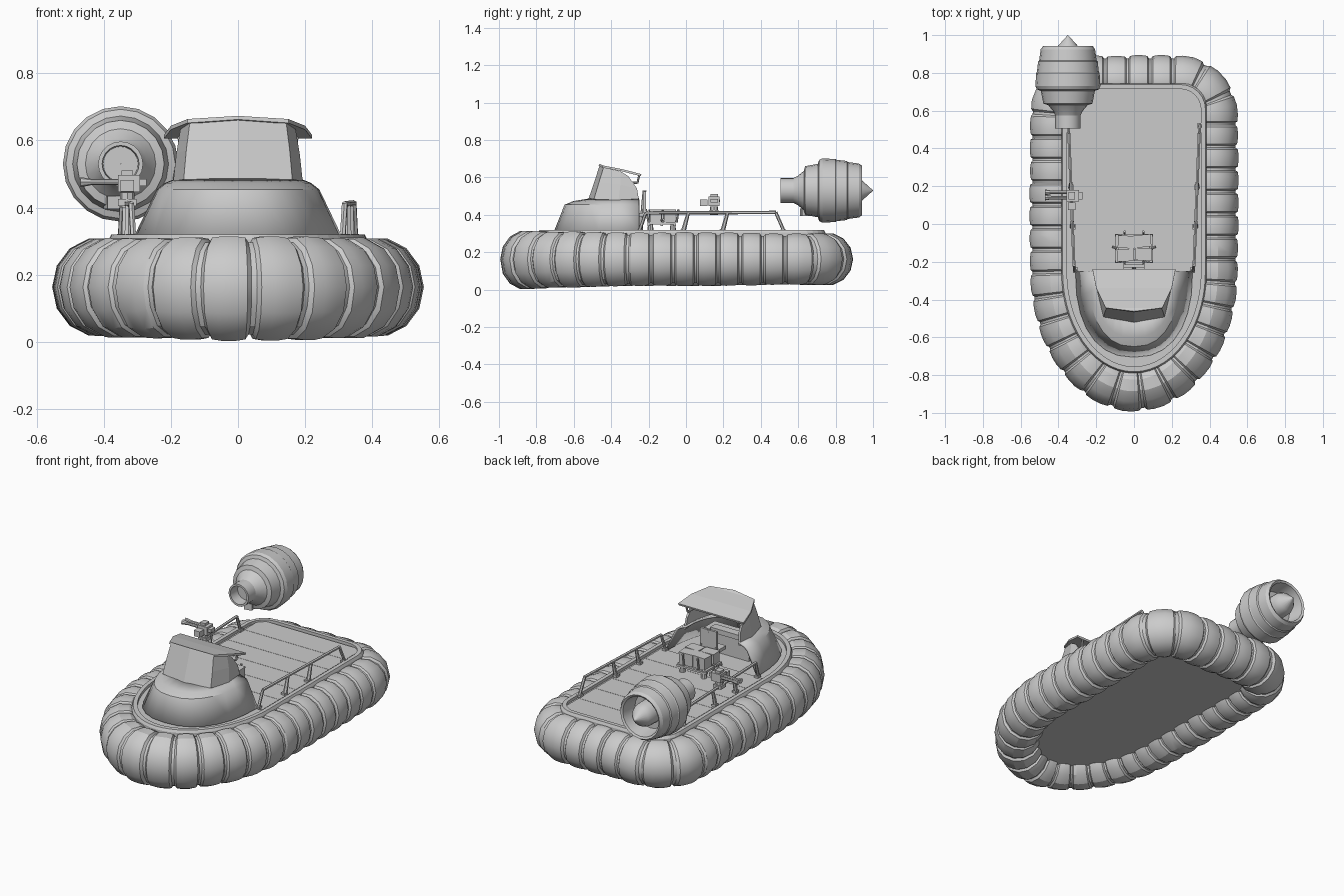
import bpy, bmesh, math, random
from mathutils import Vector, Matrix

if "Cube" in bpy.data.objects:
    bpy.data.objects.remove(bpy.data.objects["Cube"])
random.seed(4)

def finish(name, bm, smooth=None):
    bmesh.ops.recalc_face_normals(bm, faces=bm.faces)
    me = bpy.data.meshes.new(name)
    bm.to_mesh(me)
    bm.free()
    ob = bpy.data.objects.new(name, me)
    bpy.context.collection.objects.link(ob)
    if smooth:
        bpy.ops.object.select_all(action='DESELECT')
        ob.select_set(True)
        bpy.context.view_layer.objects.active = ob
        bpy.ops.object.shade_smooth_by_angle(angle=math.radians(smooth))
    return ob

def loft(name, loops, around=True, along=False, caps=False, smooth=None):
    bm = bmesh.new()
    rows = [[bm.verts.new(p) for p in lp] for lp in loops]
    n, m = len(rows), len(rows[0])
    for i in range(n if along else n - 1):
        a, b = rows[i], rows[(i + 1) % n]
        for j in range(m if around else m - 1):
            k = (j + 1) % m
            bm.faces.new((a[j], a[k], b[k], b[j]))
    if caps:
        bm.faces.new(rows[0])
        bm.faces.new(rows[-1])
    return finish(name, bm, smooth)

def thicken(ob, t):
    m = ob.modifiers.new("thickness", 'SOLIDIFY')
    m.thickness = t
    m.offset = 0

def add_box(bm, c, s, rot=0):
    M = Matrix.Translation(c) @ Matrix.Rotation(rot, 4, 'Z') @ Matrix.Diagonal((*s, 1))
    bmesh.ops.create_cube(bm, size=1, matrix=M)

def add_rod(bm, p, q, r, r2=None, sides=8):
    p, q = Vector(p), Vector(q)
    d = q - p
    M = Matrix.Translation((p + q) / 2) @ d.to_track_quat('Z', 'Y').to_matrix().to_4x4()
    bmesh.ops.create_cone(bm, cap_ends=True, segments=sides, radius1=r,
                          radius2=r if r2 is None else r2, depth=d.length, matrix=M)

def outline(w, yb, yf, r, y0=-0.25):
    # counter-clockwise plan: elliptical bow, rounded stern corners
    pts = [(w * math.cos(t), y0 + (y0 - yf) * math.sin(t))
           for t in [math.pi + math.pi * i / 28 for i in range(29)]]
    for cx, a0 in ((w - r, 0), (r - w, math.pi / 2)):
        pts += [(cx + r * math.cos(a0 + a), yb - r + r * math.sin(a0 + a))
                for a in [math.pi / 2 * i / 6 for i in range(7)]]
    return pts

def sampler(pts):
    P = [Vector(p) for p in pts + pts[:1]]
    L = [(b - a).length for a, b in zip(P, P[1:])]
    def at(f):
        s = (f % 1) * sum(L)
        for a, b, l in zip(P, P[1:], L):
            if s <= l:
                return a.lerp(b, s / l)
            s -= l
        return P[-1]
    return at

# inflated skirt: ribbed segments swept round the plan outline
at = sampler(outline(0.415, 0.755, -0.855, 0.18))
SEG = 36
rings = []
for i in range(SEG):
    j = random.uniform(-0.01, 0.03)
    for f, s in ((0, 0.91), (0.1, 0.91), (0.17, 0.98 + j), (0.4, 1.01 + j), (0.7, 1.01 + j), (0.93, 0.98 + j)):
        u = (i + f) / SEG
        p = at(u)
        t = (at(u + 0.006) - at(u - 0.006)).normalized()
        o = Vector((t.y, -t.x))
        bow = 0.008 * -p.y
        rings.append([(p.x + o.x * 0.134 * s * math.cos(a), p.y + o.y * 0.134 * s * math.cos(a),
                       0.163 + (0.143 + bow) * s * math.sin(a))
                      for a in [2 * math.pi * k / 14 for k in range(14)]])
low = min(p[2] for r in rings for p in r)
loft("skirt", [[(x, y, z - low * max(0, -y) ** 2 * (z < .1)) for x, y, z in r] for r in rings],
     along=True, smooth=27)

# hull slab with raised rim and sunken floor
big, small = outline(0.385, 0.745, -0.79, 0.13), outline(0.355, 0.715, -0.755, 0.11)
lev = lambda pts, z: [(x, y, z) for x, y in pts]
loft("hull", [lev(big, 0.09), lev(big, 0.305), lev(outline(0.378, 0.738, -0.782, 0.13), 0.32),
              lev(small, 0.32), lev(small, 0.302)], caps=True)

# deck planks
bm = bmesh.new()
for i in range(6):
    add_box(bm, (0, -0.17 + i * 0.159, 0.303), (0.68, 0.157, 0.012))
finish("deck_planks", bm)

# lower cabin shell, open at the back
def u_loop(w, yf, z):
    e = lambda v: math.copysign(abs(v) ** 0.85, v)
    return [(w * e(math.cos(t)), -0.25 + (0.25 + yf) * e(math.sin(t)), z)
            for t in [math.pi * i / 14 for i in range(15)]]
thicken(loft("cabin_base", [u_loop(0.305, -0.70, 0.31), u_loop(0.238, -0.645, 0.45),
                            u_loop(0.215, -0.60, 0.468), u_loop(0.175, -0.50, 0.484)],
             around=False, smooth=30), 0.012)

# faceted windscreen
def mirror(half):
    return half + [(-x, y, z) for x, y, z in reversed(half) if x > 0]
lo = mirror([(.185, -.25, .465), (.187, -.36, .478), (.158, -.488, .482), (0, -.515, .485)])
mid = mirror([(.177, -.262, .54), (.178, -.35, .56), (.15, -.462, .57), (0, -.485, .573)])
hi = mirror([(.17, -.31, .607), (.166, -.35, .632), (.14, -.437, .650), (0, -.457, .660)])
thicken(loft("windscreen", [lo, mid, hi], around=False), 0.012)

# roof
roof = mirror([(.22, -.24, .612), (.2, -.34, .638), (.15, -.445, .658), (0, -.465, .668)])
bm = bmesh.new()
top = [bm.verts.new(p) for p in roof]
for i in range(2):
    bm.faces.new((top[i], top[i + 1], top[5 - i], top[6 - i]))
bm.faces.new(top[2:5])
thicken(finish("roof", bm), 0.012)
bm = bmesh.new()
for s in (-1, 1):
    add_rod(bm, (s * .165, -.3, .575), (s * .17, -.26, .57), .006)
    add_rod(bm, (s * .17, -.26, .57), (s * .175, -.25, .612), .006)
finish("roof_brackets", bm)

# helm console and pilot seat
bm = bmesh.new()
add_box(bm, (0, -0.44, 0.37), (0.3, 0.1, 0.13))
add_box(bm, (0, -0.40, 0.44), (0.2, 0.05, 0.03))
finish("helm_console", bm)
bm = bmesh.new()
add_box(bm, (0, -0.222, 0.465), (0.11, 0.014, 0.12))
add_box(bm, (0, -0.26, 0.4), (0.11, 0.09, 0.02))
add_rod(bm, (0, -.25, .305), (0, -.25, .4), .02)
add_rod(bm, (0, -.235, .39), (0, -.222, .53), .01)
finish("pilot_seat", bm)

# cargo crates on a low rack with tie-down posts
bm = bmesh.new()
for x, y, r in ((-.045, -.165, .05), (.05, -.16, -.04), (-.04, -.095, -.05), (.045, -.09, .08)):
    add_box(bm, (x, y, .39), (.085, .062, .07), r)
    add_box(bm, (x, y, .425), (.09, .066, .008), r)
finish("cargo_crates", bm)
bm = bmesh.new()
for y in (-.2, -.13, -.06):
    add_box(bm, (0, y, .345), (.2, .014, .012))
for x in (-.09, .09):
    add_box(bm, (x, -.13, .355), (.014, .15, .012))
    for y in (-.19, -.07):
        add_rod(bm, (x * .8, y, .305), (x * .8, y, .36), .018, .012)
for x in (-.05, .05):
    add_rod(bm, (x, -.05, .36), (x, -.04, .43), .006)
    add_rod(bm, (x, -.2, .36), (x, -.215, .43), .006)
for x in (-.115, .115):
    add_rod(bm, (x * .8, -.13, .37), (x, -.12, .375), .007)
finish("cargo_rack", bm)

# side rails
for name, s in (("right_rail", 1), ("left_rail", -1)):
    bm = bmesh.new()
    P = [(s * .312, -.25, .31), (s * .318, -.215, .41), (s * .345, .48, .413), (s * .35, .525, .31)]
    for a, b in zip(P, P[1:]):
        add_rod(bm, a, b, .009, sides=6)
    for y in (0, .21):
        x = s * (.327 + .04 * y)
        add_rod(bm, (x, y + .012, .41), (x, y - .015, .31), .009, .013, sides=6)
    for y in (-.245, -.015, .195, .52):
        add_box(bm, (s * (.322 + .05 * y), y, .315), (.025, .03, .012))
    finish(name, bm)

# twin-barrel deck gun facing outboard
bm = bmesh.new()
add_rod(bm, (-.33, .15, .4), (-.33, .15, .445), .022)
add_box(bm, (-.33, .15, .415), (.055, .05, .02))
add_box(bm, (-.325, .15, .472), (.065, .06, .05))
add_box(bm, (-.33, .15, .503), (.035, .04, .016))
add_box(bm, (-.33, .095, .465), (.04, .04, .035))
for y in (.14, .168):
    add_rod(bm, (-.355, y, .476), (-.45, y, .476), .009)
    add_rod(bm, (-.44, y, .476), (-.47, y, .476), .010, .015)
add_box(bm, (-.283, .15, .475), (.02, .04, .02))
finish("deck_gun", bm)

# ducted thruster: turned profile of (y, radius)
prof = [(.57, .001), (.57, .052), (.505, .055), (.505, .067), (.575, .067), (.597, .078), (.63, .105),
        (.637, .13), (.705, .143), (.712, .163), (.73, .172), (.80, .168), (.805, .164), (.86, .158),
        (.866, .152), (.925, .144), (.942, .132), (.935, .12), (.84, .105), (.84, .07),
        (.91, .068), (.94, .055), (1.0, .001)]
loft("thruster", [[(-.35 + r * math.cos(a), y, .53 + r * math.sin(a))
                   for a in [2 * math.pi * k / 20 for k in range(20)]] for y, r in prof], smooth=25)
bm = bmesh.new()
add_box(bm, (-.37, .645, .415), (.05, .06, .04), .2)
finish("thruster_mount", bm)
